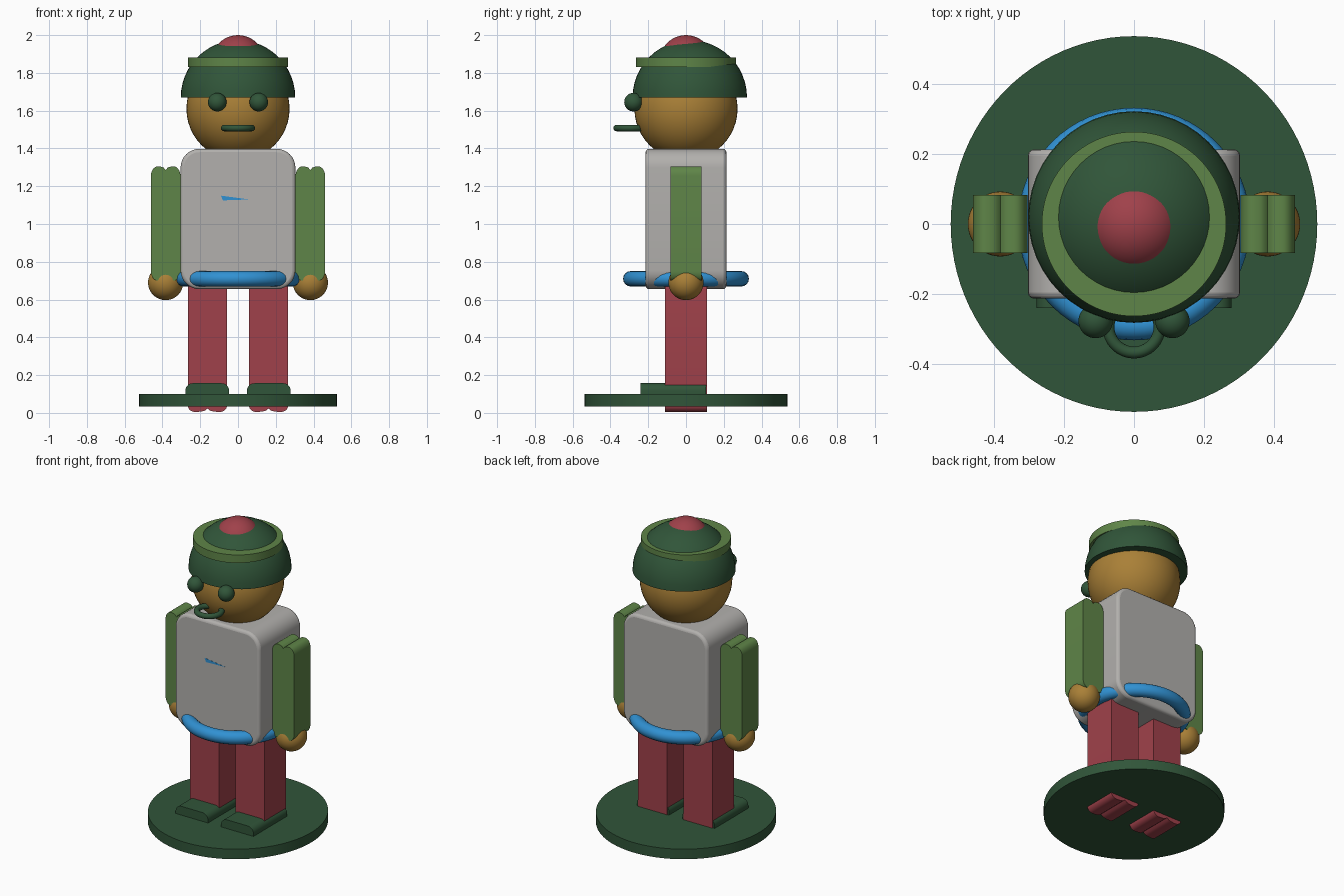
import bpy, bmesh
from math import sin, cos, pi, sqrt, radians

cube = bpy.data.objects.get("Cube")
if cube:
    bpy.data.objects.remove(cube, do_unlink=True)


def material(name, rgb):
    m = bpy.data.materials.new(name)
    m.use_nodes = True
    m.diffuse_color = (*rgb, 1)
    m.node_tree.nodes["Principled BSDF"].inputs["Base Color"].default_value = (*rgb, 1)
    return m


DARK = material("dark green", (0.030, 0.091, 0.041))
LIGHT = material("light green", (0.114, 0.235, 0.065))
RED = material("soft red", (0.35, 0.053, 0.069))
SKIN = material("ochre skin", (0.40, 0.216, 0.038))
BLUE = material("blue", (0.03, 0.283, 0.645))
GREY = material("warm grey", (0.445, 0.434, 0.418))


def finish(ob, name, mat):
    ob.name = ob.data.name = name
    ob.data.materials.clear()
    ob.data.materials.append(mat)
    bpy.ops.object.select_all(action="DESELECT")
    ob.select_set(True)
    bpy.context.view_layer.objects.active = ob
    bpy.ops.object.shade_smooth_by_angle(angle=radians(35))
    return ob


def ball(name, mat, loc, r):
    bpy.ops.mesh.primitive_uv_sphere_add(segments=48, ring_count=24, radius=r, location=loc)
    return finish(bpy.context.object, name, mat)


def ring(name, mat, loc, major, minor):
    bpy.ops.mesh.primitive_torus_add(location=loc, major_radius=major, minor_radius=minor,
                                     major_segments=64, minor_segments=16)
    return finish(bpy.context.object, name, mat)


def disc(name, mat, z0, z1, rx, ry):
    bpy.ops.mesh.primitive_cylinder_add(vertices=96, radius=1, depth=z1 - z0,
                                        location=(0, 0, (z0 + z1) / 2))
    ob = bpy.context.object
    for v in ob.data.vertices:
        v.co.x *= rx
        v.co.y *= ry
    return finish(ob, name, mat)


def extrude(name, mat, outline, y0, y1, bevel=0):
    """Extrude an x-z outline along y, optionally rounding the cap edges."""
    bm = bmesh.new()
    face = bm.faces.new([bm.verts.new((x, y0, z)) for x, z in outline])
    out = bmesh.ops.extrude_face_region(bm, geom=[face])["geom"]
    bmesh.ops.translate(bm, vec=(0, y1 - y0, 0),
                        verts=[g for g in out if isinstance(g, bmesh.types.BMVert)])
    bmesh.ops.recalc_face_normals(bm, faces=bm.faces)
    me = bpy.data.meshes.new(name)
    bm.to_mesh(me)
    bm.free()
    ob = bpy.data.objects.new(name, me)
    bpy.context.collection.objects.link(ob)
    finish(ob, name, mat)
    if bevel:
        b = ob.modifiers.new("soft edges", "BEVEL")
        b.width, b.segments, b.angle_limit = bevel, 3, radians(60)
    return ob


def rounded(cx, hw, z0, z1, r, steps=8):
    """Rectangle outline with round corners."""
    pts = []
    corners = ((hw - r, z1 - r), (r - hw, z1 - r), (r - hw, z0 + r), (hw - r, z0 + r))
    for i, (x, z) in enumerate(corners):
        for k in range(steps + 1):
            a = pi / 2 * (i + k / steps)
            pts.append((cx + x + r * cos(a), z + r * sin(a)))
    return pts


def notched(cx, hw, z0, z1, peak, outer, inner, steps=24):
    """Block outline whose ends have round shoulders and a shallow middle groove."""
    pts = []
    for k in range(steps + 1):
        u = -cos(pi * k / steps)
        x = u * hw
        if abs(x) > peak:
            t, depth = (abs(x) - peak) / (hw - peak), outer
        else:
            t, depth = (peak - abs(x)) / peak, inner
        pts.append((x, depth * (1 - sqrt(max(0, 1 - t * t)))))
    return ([(cx + x, z0 + d) for x, d in pts]
            + [(cx + x, z1 - d) for x, d in reversed(pts)])


# Stand
disc("stand", DARK, 0.035, 0.10, 0.525, 0.538)

# Limbs, mirrored
for side, s in (("left", 1), ("right", -1)):
    extrude(side + "_leg", RED, notched(s * 0.162, 0.104, 0.005, 0.71, 0.065, 0.035, 0.018),
            -0.11, 0.11)
    extrude(side + "_shoe", DARK, rounded(s * 0.163, 0.116, 0.05, 0.157, 0.04), -0.24, 0.105)
    extrude(side + "_arm", LIGHT, notched(s * 0.383, 0.078, 0.70, 1.305, 0.042, 0.05, 0.02),
            -0.083, 0.083)
    ball(side + "_hand", SKIN, (s * 0.383, 0, 0.69), 0.093)
    ball(side + "_eye", DARK, (s * 0.11, -0.278, 1.645), 0.049)

# Body
extrude("torso", GREY, rounded(0, 0.304, 0.655, 1.398, 0.1), -0.214, 0.214, 0.018)
ring("belt", BLUE, (0, 0, 0.71), 0.292, 0.041)
extrude("chest_badge", BLUE, [(-0.09, 1.15), (-0.08, 1.125), (0.06, 1.13)], -0.215, -0.21)

# Head
ball("head", SKIN, (0, 0, 1.61), 0.273)
ring("mouth", DARK, (0, -0.295, 1.508), 0.073, 0.017)

# Hat: half dome, band and pompom
hat = ball("hat_dome", DARK, (0, 0.02, 1.67), 0.303)
bm = bmesh.new()
bm.from_mesh(hat.data)
cut = bmesh.ops.bisect_plane(bm, geom=bm.verts[:] + bm.edges[:] + bm.faces[:],
                             plane_co=(0, 0, 0), plane_no=(0, 0, -1), clear_outer=True)
rim = [g for g in cut["geom_cut"] if isinstance(g, bmesh.types.BMEdge)]
bmesh.ops.contextual_create(bm, geom=rim)
bm.to_mesh(hat.data)
bm.free()
finish(hat, "hat_dome", DARK)
disc("hat_band", LIGHT, 1.83, 1.882, 0.264, 0.264)
ball("pompom", RED, (0, 0, 1.86), 0.14)
